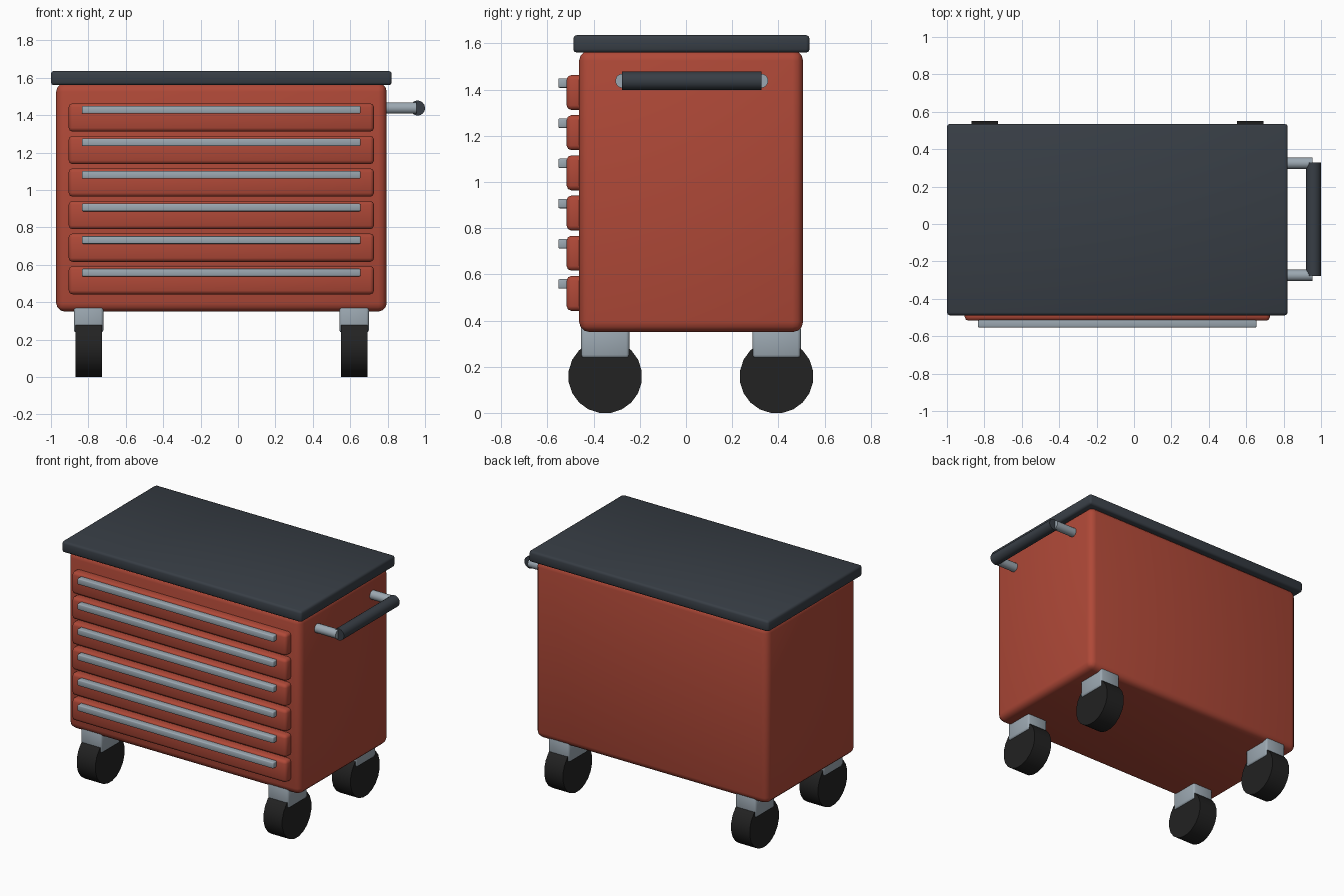
import bpy, bmesh
from math import radians, pi
from mathutils import Matrix, Vector

cube = bpy.data.objects.get("Cube")
if cube:
    bpy.data.objects.remove(cube, do_unlink=True)


def material(name, rgb):
    m = bpy.data.materials.new(name)
    m.use_nodes = True
    m.diffuse_color = (*rgb, 1)
    m.node_tree.nodes["Principled BSDF"].inputs["Base Color"].default_value = (*rgb, 1)
    return m


RED = material("red paint", (0.43, 0.066, 0.039))
SLATE = material("dark slate", (0.039, 0.048, 0.060))
STEEL = material("grey steel", (0.33, 0.39, 0.44))
RUBBER = material("black rubber", (0.016, 0.016, 0.016))


def finish(name, bm, mat, angle):
    mesh = bpy.data.meshes.new(name)
    bm.to_mesh(mesh)
    bm.free()
    mesh.materials.append(mat)
    obj = bpy.data.objects.new(name, mesh)
    bpy.context.collection.objects.link(obj)
    bpy.ops.object.select_all(action="DESELECT")
    obj.select_set(True)
    bpy.context.view_layer.objects.active = obj
    bpy.ops.object.shade_smooth_by_angle(angle=radians(angle))
    return obj


def rounded_box(name, low, high, mat, bevel, segments=2):
    low, high = Vector(low), Vector(high)
    bm = bmesh.new()
    bmesh.ops.create_cube(bm, size=1)
    bmesh.ops.scale(bm, vec=high - low, verts=bm.verts)
    bmesh.ops.translate(bm, vec=(low + high) / 2, verts=bm.verts)
    bmesh.ops.bevel(bm, geom=bm.edges[:], offset=bevel, segments=segments,
                    profile=0.5, affect="EDGES")
    return finish(name, bm, mat, 50)


def cylinder(name, centre, radius, length, axis, mat, sides):
    bm = bmesh.new()
    bmesh.ops.create_cone(bm, cap_ends=True, segments=sides, radius1=radius,
                          radius2=radius, depth=length)
    # Half a facet of turn puts flats at the bottom and sides
    spin = Matrix.Rotation(pi / sides, 4, "Z")
    turn = Vector((0, 0, 1)).rotation_difference(Vector(axis)).to_matrix().to_4x4()
    bmesh.ops.transform(bm, matrix=Matrix.Translation(centre) @ turn @ spin, verts=bm.verts)
    return finish(name, bm, mat, 35)


# Cabinet and worktop
rounded_box("cabinet", (-0.972, -0.463, 0.35), (0.795, 0.507, 1.57), RED, 0.045, 3)
rounded_box("worktop", (-1.0, -0.488, 1.56), (0.822, 0.535, 1.636), SLATE, 0.015)

# Drawer fronts with their pulls
for i in range(6):
    z = 0.442 + i * 0.174
    rounded_box(f"drawer_{i + 1}", (-0.905, -0.517, z), (0.727, -0.43, z + 0.151), RED, 0.02)
    rounded_box(f"drawer_pull_{i + 1}", (-0.835, -0.553, z + 0.096),
                (0.655, -0.505, z + 0.137), STEEL, 0.006)

# Push handle on the side
for y, side in ((-0.275, "front"), (0.325, "back")):
    cylinder(f"handle_bar_{side}", (0.86, y, 1.438), 0.031, 0.19, (1, 0, 0), STEEL, 16)
cylinder("handle_grip", (0.96, 0.025, 1.438), 0.04, 0.605, (0, 1, 0), SLATE, 20)

# Casters at the four corners
for x, hand in ((-0.799, "right"), (0.621, "left")):
    for y, end in ((-0.35, "front"), (0.392, "back")):
        rounded_box(f"caster_fork_{end}_{hand}", (x - 0.079, y - 0.105, 0.237),
                    (x + 0.079, y + 0.105, 0.38), STEEL, 0.014)
        cylinder(f"caster_wheel_{end}_{hand}", (x, y, 0.158), 0.16, 0.142,
                 (1, 0, 0), RUBBER, 20)
